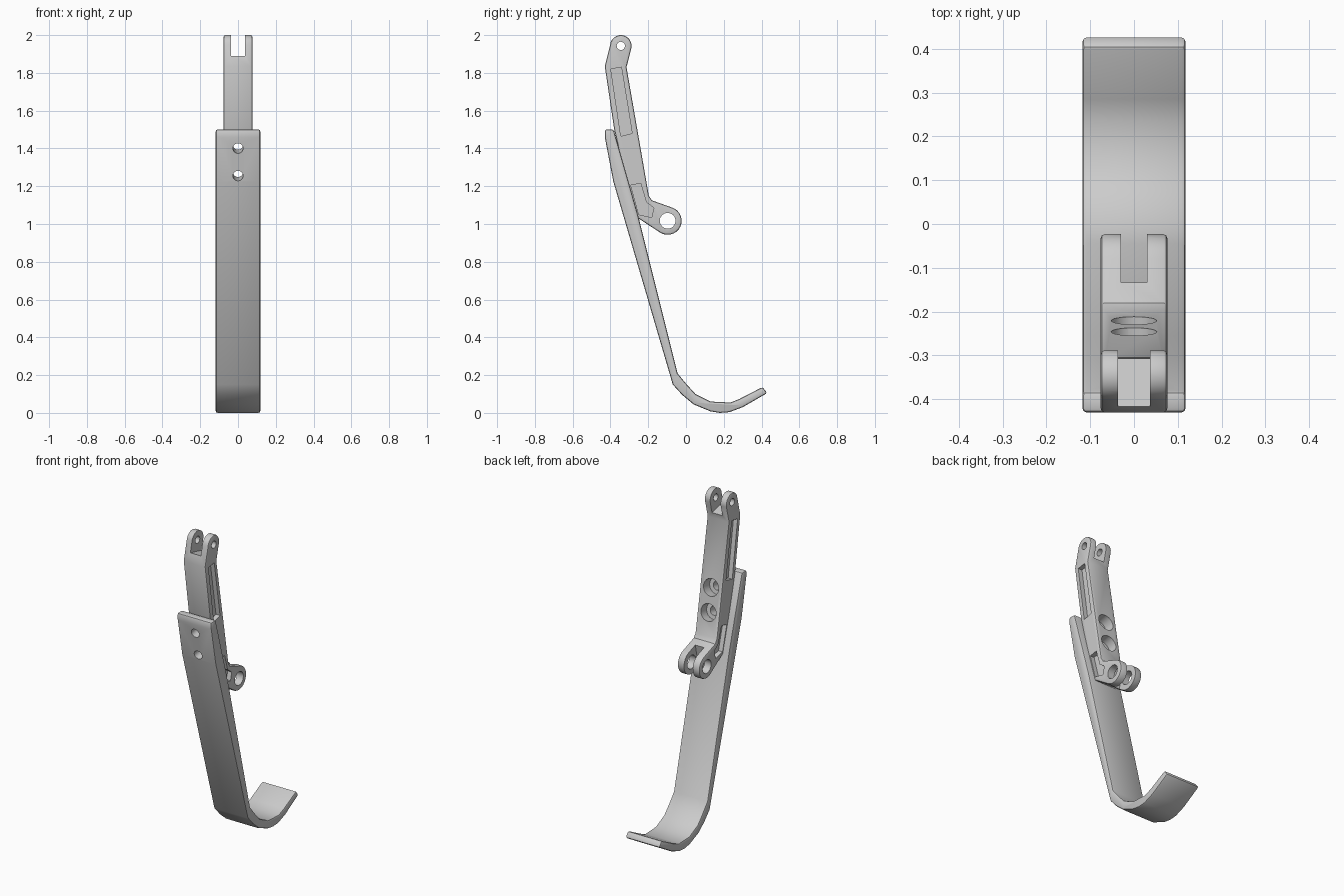
import bpy, bmesh
from math import cos, sin, radians
from mathutils import Matrix, Vector

if "Cube" in bpy.data.objects:
    bpy.data.objects.remove(bpy.data.objects["Cube"])


def prism(name, pts, x0, x1):
    """Extrude a (y, z) profile along x."""
    bm = bmesh.new()
    face = bm.faces.new([bm.verts.new((x0, y, z)) for y, z in pts])
    ext = bmesh.ops.extrude_face_region(bm, geom=[face])
    moved = [g for g in ext["geom"] if isinstance(g, bmesh.types.BMVert)]
    bmesh.ops.translate(bm, verts=moved, vec=(x1 - x0, 0, 0))
    return finish(name, bm)


def rod(name, centre, direction, radius, length, sides=24):
    """Cylinder starting at centre and running along direction."""
    bm = bmesh.new()
    d = Vector(direction).normalized()
    m = Matrix.Translation(Vector(centre) + d * length / 2) @ d.to_track_quat("Z", "Y").to_matrix().to_4x4()
    bmesh.ops.create_cone(bm, cap_ends=True, segments=sides, radius1=radius,
                          radius2=radius, depth=length, matrix=m)
    return finish(name, bm)


def finish(name, bm):
    bmesh.ops.recalc_face_normals(bm, faces=bm.faces[:])
    me = bpy.data.meshes.new(name)
    bm.to_mesh(me)
    bm.free()
    ob = bpy.data.objects.new(name, me)
    bpy.context.collection.objects.link(ob)
    return ob


def arc(cy, cz, r, a0, a1, n):
    angles = [radians(a0 + (a1 - a0) * i / n) for i in range(n + 1)]
    return [(cy + r * cos(a), cz + r * sin(a)) for a in angles]


def shape(ob, bevel, cutters):
    """Bevel the part, cut it, smooth it and discard the cutters."""
    bpy.ops.object.select_all(action="DESELECT")
    bpy.context.view_layer.objects.active = ob
    ob.select_set(True)
    b = ob.modifiers.new("bevel", "BEVEL")
    b.width, b.segments = bevel, 2
    b.limit_method, b.angle_limit = "ANGLE", radians(40)
    bpy.ops.object.modifier_apply(modifier=b.name)
    for c in cutters:
        c.hide_render = True
        m = ob.modifiers.new("cut", "BOOLEAN")
        m.operation, m.solver, m.object = "DIFFERENCE", "EXACT", c
        bpy.ops.object.modifier_apply(modifier=m.name)
        bpy.data.objects.remove(c)
    bpy.ops.object.shade_smooth_by_angle(angle=radians(30))


# Screw holes run square to the blade and the arm
axis = (0, 0.984, 0.176)
screws = [(0, -0.42, 1.40), (0, -0.39, 1.255)]


def screw_cutters():
    return [rod("screw_cutter", Vector(s) - Vector(axis) * 0.1, axis, 0.027, 0.5) for s in screws]


# Long curved blade with upturned toe
blade = prism("curved_blade", [
    (-0.43, 1.50), (-0.43, 1.46), (-0.385, 1.225), (-0.07, 0.15), (-0.02, 0.095),
    (0.04, 0.045), (0.13, 0.008), (0.18, 0.0), (0.23, 0.004), (0.30, 0.03),
    (0.43, 0.105), (0.405, 0.137), (0.285, 0.075), (0.235, 0.055), (0.13, 0.06),
    (0.05, 0.10), (0.0, 0.155), (-0.045, 0.21), (-0.255, 1.05), (-0.30, 1.21),
    (-0.383, 1.50)], -0.118, 0.118)
shape(blade, 0.01, screw_cutters())

# Mounting arm with a lug at the top and one at the elbow
top_pin, low_pin = (-0.345, 1.943), (-0.097, 1.017)
arm = prism("mounting_arm",
            [(-0.26, 1.035), (-0.31, 1.2), (-0.38, 1.5), (-0.43, 1.835)]
            + arc(*top_pin, 0.057, 175, -10, 12)
            + [(-0.315, 1.83), (-0.197, 1.15), (-0.18, 1.125)]
            + arc(*low_pin, 0.074, 75, -122, 14), -0.076, 0.076)

cutters = screw_cutters()
# Counterbores on the back face
for s in screws:
    cutters.append(rod("counterbore_cutter", Vector(s) + Vector(axis) * 0.115, axis, 0.052, 0.3))
# Pin holes
cutters.append(rod("top_pin_cutter", (-0.2, *top_pin), (1, 0, 0), 0.022, 0.4, 16))
cutters.append(rod("low_pin_cutter", (-0.2, *low_pin), (1, 0, 0), 0.042, 0.4, 16))
# Fork slots
cutters.append(prism("top_slot_cutter", [(-0.5, 1.91), (-0.44, 1.895), (-0.25, 1.85),
                                         (-0.25, 2.1), (-0.5, 2.1)], -0.036, 0.036))
cutters.append(prism("low_slot_cutter", [(-0.125, 1.15), (-0.175, 0.92), (0.1, 0.92),
                                         (0.1, 1.15)], -0.03, 0.03))
# Side pockets, mirrored left and right
pockets = [
    [(-0.398, 1.82), (-0.342, 1.83), (-0.285, 1.48), (-0.345, 1.465)],
    [(-0.292, 1.205), (-0.24, 1.215), (-0.21, 1.115), (-0.17, 1.085), (-0.182, 1.035), (-0.25, 1.05)]]
for side in (-1, 1):
    for p in pockets:
        cutters.append(prism("pocket_cutter", p, side * 0.048, side * 0.12))
shape(arm, 0.009, cutters)
